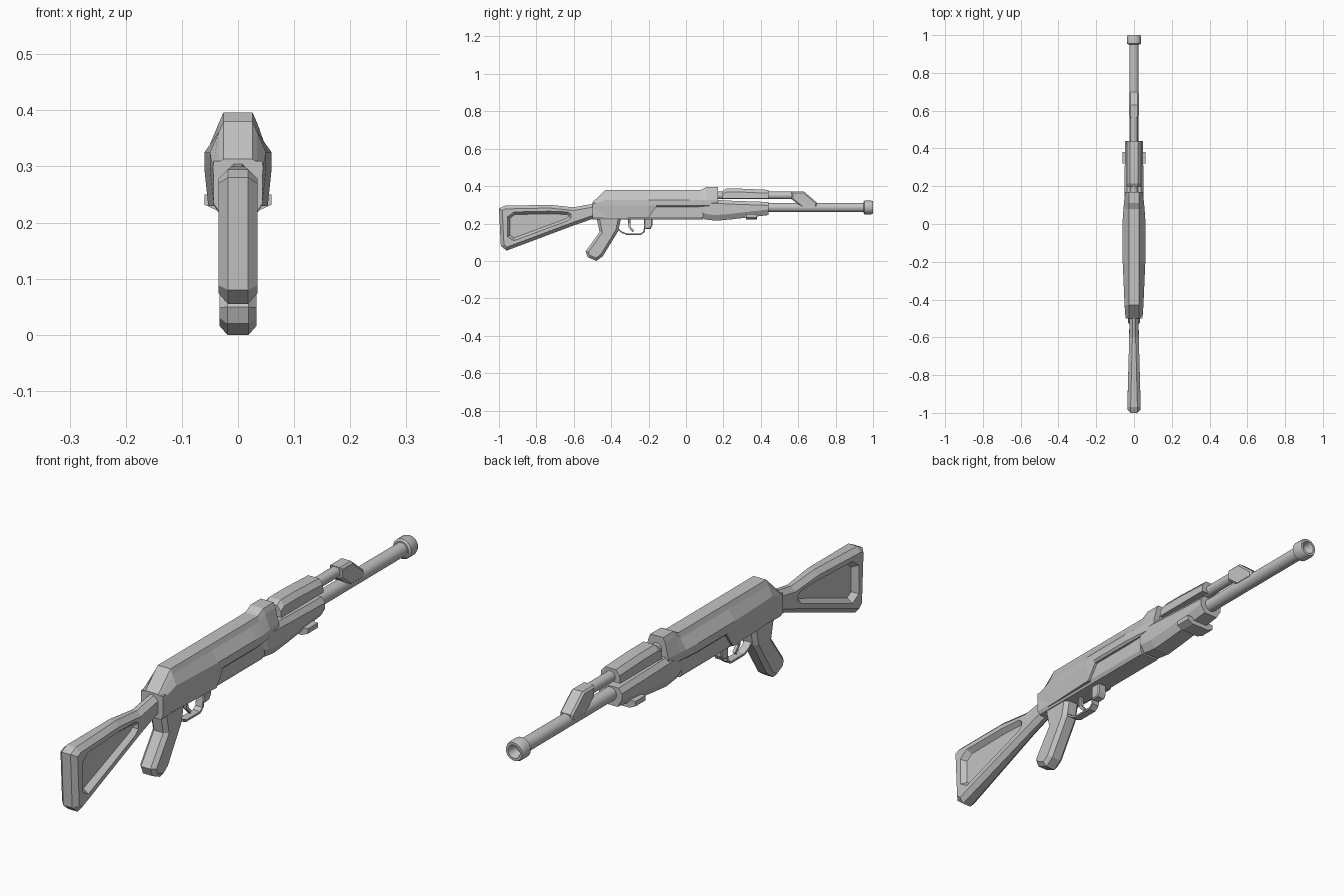
import bpy, bmesh, math
from mathutils import Vector

if "Cube" in bpy.data.objects:
    bpy.data.objects.remove(bpy.data.objects["Cube"])

metal = bpy.data.materials.new("plain_grey")
metal.diffuse_color = (0.55, 0.55, 0.55, 1)
metal.use_nodes = True
metal.node_tree.nodes["Principled BSDF"].inputs["Base Color"].default_value = metal.diffuse_color


def skin(name, rings, smooth=False):
    """Join rings of equal point count into a closed solid with end caps."""
    bm = bmesh.new()
    vs = [[bm.verts.new(p) for p in r] for r in rings]
    n = len(vs[0])
    for a, b in zip(vs, vs[1:]):
        for i in range(n):
            j = (i + 1) % n
            bm.faces.new((a[i], a[j], b[j], b[i]))
    bm.faces.new(vs[0])
    bm.faces.new(vs[-1])
    bmesh.ops.recalc_face_normals(bm, faces=bm.faces)
    me = bpy.data.meshes.new(name)
    bm.to_mesh(me)
    bm.free()
    me.materials.append(metal)
    ob = bpy.data.objects.new(name, me)
    bpy.context.collection.objects.link(ob)
    if smooth:
        bpy.ops.object.select_all(action='DESELECT')
        ob.select_set(True)
        bpy.context.view_layer.objects.active = ob
        bpy.ops.object.shade_smooth_by_angle(angle=math.radians(35))
    return ob


def inset(poly, d):
    """Move a 2D outline inwards by d."""
    pts = [Vector(p) for p in poly]
    n = len(pts)
    area = sum(pts[i].x * pts[(i + 1) % n].y - pts[(i + 1) % n].x * pts[i].y for i in range(n))
    s = 1 if area > 0 else -1
    out = []
    for i in range(n):
        e1 = (pts[i] - pts[i - 1]).normalized()
        e2 = (pts[(i + 1) % n] - pts[i]).normalized()
        n1, n2 = Vector((-e1.y, e1.x)) * s, Vector((-e2.y, e2.x)) * s
        out.append(pts[i] + (n1 + n2) * (d / max(0.4, 1 + n1.dot(n2))))
    return out


def slab(name, poly, width, chamfer, recess=None):
    """Side profile (y, z) made into a chamfered slab, optionally with recessed sides."""
    hw = width if callable(width) else (lambda y: width)
    layers = [(poly, lambda y: hw(y) - chamfer), (inset(poly, chamfer), hw)]
    if recess:
        layers += [(recess, hw), (inset(recess, 0.014), lambda y: hw(y) * 0.4)]
    side = lambda s: [[(s * f(y), y, z) for y, z in p] for p, f in layers]
    skin(name, side(-1)[::-1] + side(1))


def loft(name, sections):
    """Sections (y, half outline in x, z from top to bottom), mirrored in x."""
    skin(name, [[(x, y, z) for x, z in h] + [(-x, y, z) for x, z in reversed(h)]
                for y, h in sections])


def lathe(name, prof, zc, n=24):
    """Round part along y from (y, radius) pairs."""
    skin(name, [[(r * math.cos(2 * math.pi * i / n), y, zc + r * math.sin(2 * math.pi * i / n))
                 for i in range(n)] for y, r in prof], True)


def strip(name, path, t, hw):
    """Thin band following a side path."""
    pts = [Vector(p) for p in path]
    back = []
    for i, p in enumerate(pts):
        d = (pts[min(i + 1, len(pts) - 1)] - pts[max(i - 1, 0)]).normalized()
        back.append(p + Vector((-d.y, d.x)) * t)
    slab(name, pts + back[::-1], hw, 0.001)


# Shoulder stock with recessed sides
slab("shoulder_stock",
     [(-0.47, 0.31), (-0.6, 0.287), (-0.73, 0.3), (-0.97, 0.295), (-1.0, 0.28),
      (-0.99, 0.08), (-0.96, 0.055), (-0.6, 0.19), (-0.47, 0.235)],
     lambda y: 0.024 + 0.011 * min(1, max(0, (-0.55 - y) / 0.4)), 0.017,
     [(-0.615, 0.25), (-0.63, 0.262), (-0.73, 0.266), (-0.92, 0.262), (-0.955, 0.235),
      (-0.955, 0.13), (-0.92, 0.108), (-0.635, 0.214), (-0.615, 0.23)])


# Receiver: wide upper body with a lower panel at the rear, raised block at the front
def body(y, top, w, bottom):
    sh = min(0.325, top - 0.012)
    return (y, [(0.026, top), (0.034, max(top - 0.018, sh + 0.006)), (w, sh),
                (w, 0.296), (w - 0.007, bottom)])


loft("receiver_body", [
    body(-0.5, 0.313, 0.045, 0.23), body(-0.43, 0.38, 0.05, 0.23),
    body(-0.2, 0.38, 0.06, 0.23), body(-0.16, 0.38, 0.06, 0.288),
    body(0.02, 0.38, 0.06, 0.288), body(0.08, 0.38, 0.056, 0.29),
    body(0.11, 0.396, 0.053, 0.29), body(0.17, 0.396, 0.047, 0.29)])
low = [(0.044, 0.31), (0.044, 0.235), (0.036, 0.222)]
loft("lower_receiver", [(-0.5, low), (0.09, low)])

# Pistol grip
slab("pistol_grip",
     [(-0.48, 0.24), (-0.462, 0.155), (-0.537, 0.05), (-0.525, 0.02), (-0.48, 0.0),
      (-0.445, 0.025), (-0.362, 0.16), (-0.345, 0.24)], 0.033, 0.014)

# Trigger group
strip("trigger_guard", [(-0.375, 0.175), (-0.345, 0.15), (-0.32, 0.14), (-0.24, 0.14),
                        (-0.22, 0.155), (-0.21, 0.23)], 0.008, 0.015)
strip("trigger", [(-0.31, 0.23), (-0.308, 0.18), (-0.285, 0.155)], 0.012, 0.006)
slab("catch_block", [(-0.225, 0.23), (-0.222, 0.17), (-0.19, 0.172), (-0.18, 0.19),
                     (-0.18, 0.23)], 0.018, 0.004)


# Lower handguard
def guard(y, top, w, bottom):
    return (y, [(w - 0.014, top), (w, top - 0.018), (w, bottom + 0.03), (w - 0.018, bottom)])


loft("lower_handguard", [guard(0.08, 0.312, 0.042, 0.234), guard(0.1, 0.326, 0.05, 0.222),
                         guard(0.16, 0.326, 0.051, 0.215), guard(0.24, 0.322, 0.05, 0.222),
                         guard(0.44, 0.315, 0.047, 0.245)])
# Retaining clip around the handguard
clip = [(0.05, 0.25), (0.06, 0.25), (0.06, 0.232), (0.036, 0.221)]
loft("handguard_clip", [(0.32, clip), (0.38, clip)])

# Upper handguard
loft("upper_handguard", [(y, [(0.022, t), (0.038, t - 0.018), (0.04, 0.333)])
                         for y, t in ((0.195, 0.374), (0.215, 0.386), (0.3, 0.386), (0.44, 0.38))])

# Gas tube and sloping gas block
lathe("gas_tube", [(0.16, 0.02), (0.59, 0.02)], 0.35)
slab("gas_block", [(0.565, 0.33), (0.565, 0.371), (0.63, 0.371), (0.70, 0.312),
                   (0.70, 0.285), (0.62, 0.285)], 0.026, 0.007)

# Barrel and hollow muzzle
lathe("barrel", [(0.42, 0.025), (0.96, 0.025)], 0.286)
lathe("muzzle", [(0.95, 0.03), (0.955, 0.037), (0.99, 0.037), (1.0, 0.033),
                 (1.0, 0.024), (0.965, 0.014)], 0.286)
